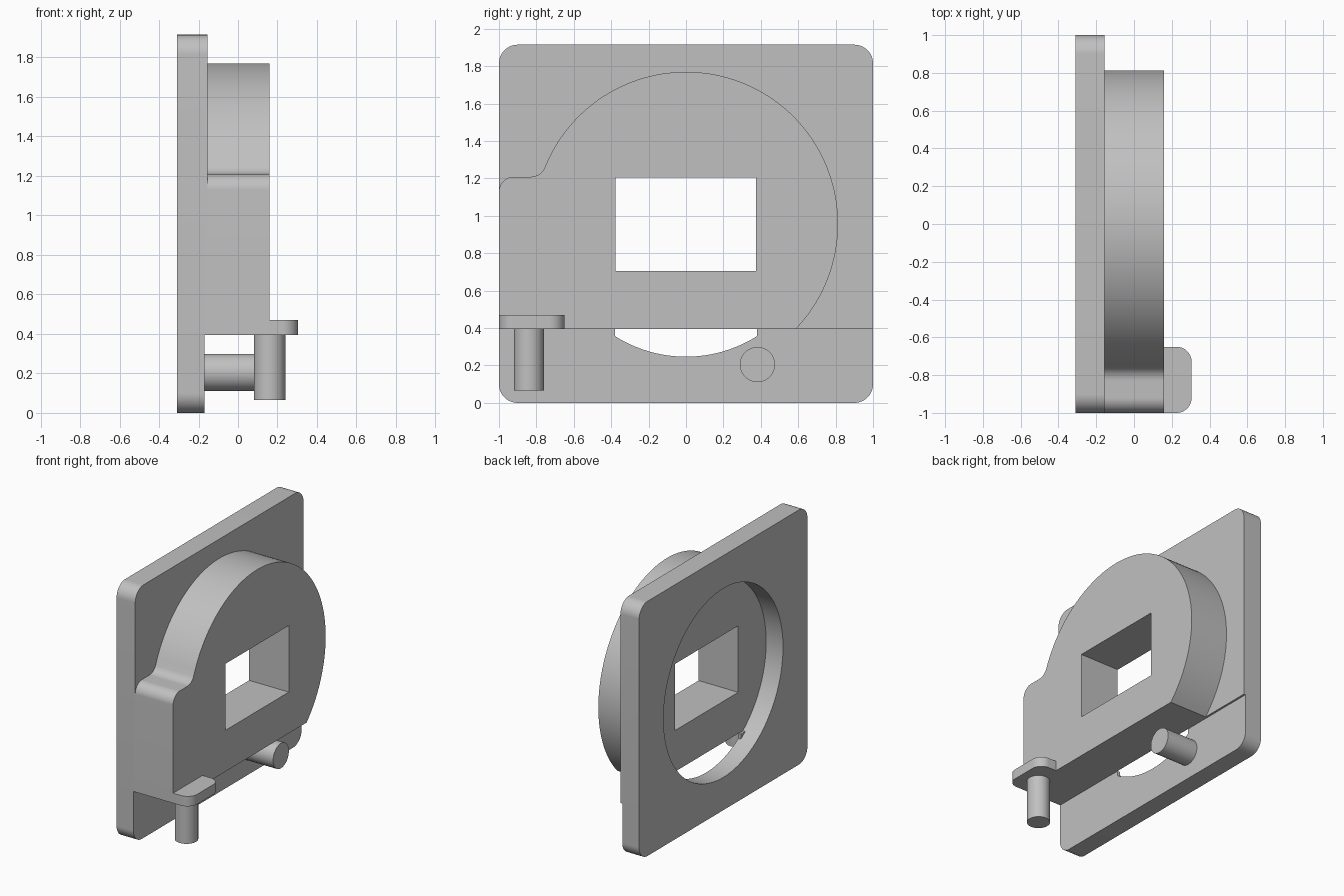
import bpy, bmesh, math
from mathutils import Matrix

cube = bpy.data.objects.get("Cube")
if cube:
    bpy.data.objects.remove(cube, do_unlink=True)

grey = bpy.data.materials.new("plain_grey")
grey.use_nodes = True
COLOUR = (0.53, 0.53, 0.53, 1)
grey.diffuse_color = COLOUR
grey.node_tree.nodes["Principled BSDF"].inputs["Base Color"].default_value = COLOUR

# Local axes of a profile: (y, z) extruded along x, or (x, y) extruded along z
ALONG_X = Matrix(((0, 0, 1, 0), (1, 0, 0, 0), (0, 1, 0, 0), (0, 0, 0, 1)))
ALONG_Z = Matrix.Identity(4)
MID = 0.957      # height of the round opening's centre
LEDGE = 0.395    # underside of the cover


def arc(cx, cy, r, start, end, steps=16):
    """Points on an arc, angles in degrees."""
    angles = [math.radians(start + (end - start) * i / steps) for i in range(steps + 1)]
    return [(cx + r * math.cos(a), cy + r * math.sin(a)) for a in angles]


def circle(cx, cy, r, steps=96):
    return arc(cx, cy, r, 0, 360, steps)[:-1]


def rect(x0, x1, y0, y1):
    return [(x0, y0), (x1, y0), (x1, y1), (x0, y1)]


def extrude(name, loops, low, high, axes=ALONG_X):
    """Solid from an outline and optional hole loops."""
    curve = bpy.data.curves.new(name, "CURVE")
    curve.dimensions = "2D"
    curve.fill_mode = "BOTH"
    curve.extrude = (high - low) / 2
    for loop in loops:
        spline = curve.splines.new("POLY")
        spline.points.add(len(loop) - 1)
        for point, (u, v) in zip(spline.points, loop):
            point.co = (u, v, 0, 1)
        spline.use_cyclic_u = True
    source = bpy.data.objects.new(name + "_outline", curve)
    bpy.context.collection.objects.link(source)
    bpy.context.view_layer.update()
    graph = bpy.context.evaluated_depsgraph_get()
    mesh = bpy.data.meshes.new_from_object(source.evaluated_get(graph))
    bpy.data.objects.remove(source, do_unlink=True)
    bm = bmesh.new()
    bm.from_mesh(mesh)
    bmesh.ops.remove_doubles(bm, verts=bm.verts, dist=0.0001)
    bmesh.ops.transform(bm, verts=bm.verts,
                        matrix=axes @ Matrix.Translation((0, 0, (low + high) / 2)))
    bmesh.ops.recalc_face_normals(bm, faces=bm.faces)
    bm.to_mesh(mesh)
    bm.free()
    mesh.name = name
    mesh.materials.clear()
    mesh.materials.append(grey)
    obj = bpy.data.objects.new(name, mesh)
    bpy.context.collection.objects.link(obj)
    bpy.ops.object.select_all(action="DESELECT")
    obj.select_set(True)
    bpy.context.view_layer.objects.active = obj
    bpy.ops.object.shade_smooth_by_angle(angle=math.radians(30))
    return obj


window = rect(-0.378, 0.375, 0.705, 1.205)
top_corners = arc(0.9, 1.815, 0.1, 0, 90) + arc(-0.9, 1.815, 0.1, 90, 180)

# Mounting plate with round opening
plate = arc(-0.9, 0.1, 0.1, 180, 270) + arc(0.9, 0.1, 0.1, 270, 360) + top_corners
extrude("plate", [plate, circle(0, MID, 0.71)], -0.31, -0.17)

# Slightly raised upper face of the plate
extrude("plate_raised_face", [[(-1, LEDGE), (1, LEDGE)] + top_corners, window], -0.17, -0.155)

# Small lugs closing the sides of the opening below the cover
for side, name in ((-1, "right_lug"), (1, "left_lug")):
    y0, y1 = sorted((side * 0.38, side * 0.44))
    extrude(name, [rect(y0, y1, 0.345, LEDGE)], -0.19, -0.171)

# Thick cover: round body blending into a square shoulder
end_angle = math.degrees(math.asin((LEDGE - MID) / 0.813))
cover = [(-1, LEDGE)] + arc(0, MID, 0.813, end_angle, 158, 80)
cover += arc(-0.83, 1.29, 0.081, -22, -90) + arc(-0.92, 1.129, 0.08, 90, 180)
extrude("cover", [cover, window], -0.155, 0.16)

# Rounded tab at the cover's lower corner
tab = [(0.12, -1)] + arc(0.225, -0.92, 0.08, -90, 0) + arc(0.225, -0.73, 0.08, 0, 90) + [(0.12, -0.65)]
extrude("tab", [tab], LEDGE, 0.47, ALONG_Z)

# Pins
extrude("tab_pin", [circle(0.16, -0.84, 0.08, 48)], 0.065, LEDGE + 0.01, ALONG_Z)
extrude("plate_pin", [circle(0.382, 0.205, 0.094, 48)], -0.18, 0.09)
